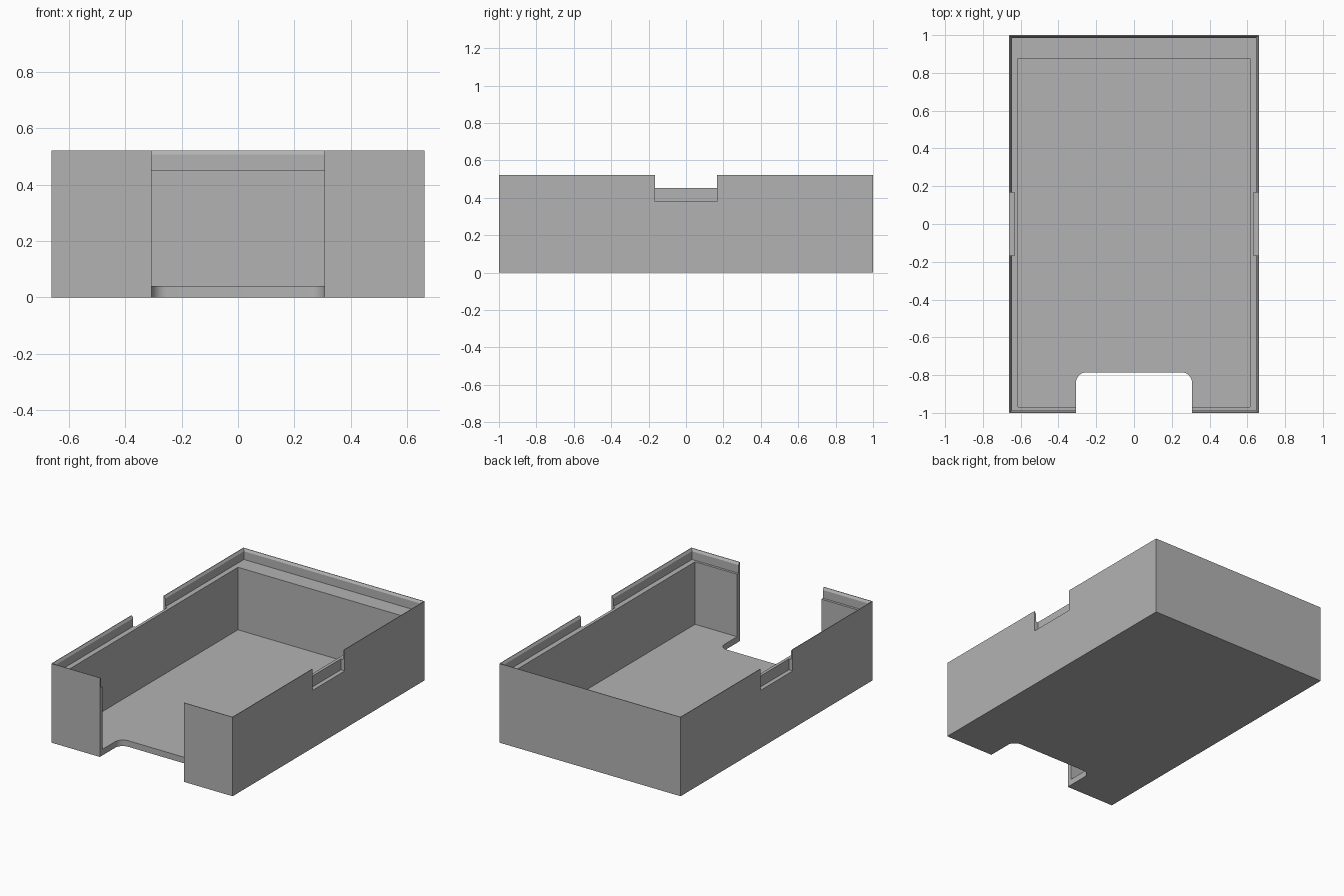
import bpy, bmesh, math

cube = bpy.data.objects.get("Cube")
if cube:
    bpy.data.objects.remove(cube, do_unlink=True)

grey = bpy.data.materials.new("plain grey")
grey.use_nodes = True
colour = (0.45, 0.45, 0.45, 1)
grey.diffuse_color = colour
grey.node_tree.nodes["Principled BSDF"].inputs["Base Color"].default_value = colour

HALF_X, HALF_Y, HEIGHT = 0.661, 1.0, 0.521
OPEN_X, OPEN_Y, CORNER = 0.307, -0.785, 0.055


def loft(name, rings):
    """Skin a stack of closed point rings and cap both ends."""
    bm = bmesh.new()
    loops = [[bm.verts.new(p) for p in ring] for ring in rings]
    for a, b in zip(loops, loops[1:]):
        for i in range(len(a)):
            j = (i + 1) % len(a)
            bm.faces.new((a[i], a[j], b[j], b[i]))
    bm.faces.new(loops[0])
    bm.faces.new(loops[-1])
    bmesh.ops.recalc_face_normals(bm, faces=bm.faces)
    mesh = bpy.data.meshes.new(name)
    bm.to_mesh(mesh)
    bm.free()
    mesh.materials.append(grey)
    obj = bpy.data.objects.new(name, mesh)
    bpy.context.collection.objects.link(obj)
    return obj


def rect(x0, x1, y0, y1, z):
    return [(x0, y0, z), (x1, y0, z), (x1, y1, z), (x0, y1, z)]


def cut(body, cutter):
    """Subtract the cutter and remove it."""
    mod = body.modifiers.new("cut", "BOOLEAN")
    mod.operation, mod.solver, mod.object = "DIFFERENCE", "EXACT", cutter
    bpy.context.view_layer.objects.active = body
    bpy.ops.object.modifier_apply(modifier=mod.name)
    bpy.data.objects.remove(cutter, do_unlink=True)


# Tray: outer shell, bevelled rim, lid recess, ledge, cavity
sections = [
    (HALF_X, -HALF_Y, HALF_Y, 0),
    (HALF_X, -HALF_Y, HALF_Y, HEIGHT),
    (0.657, -0.996, 0.996, HEIGHT),
    (0.647, -0.986, 0.986, 0.506),
    (0.647, -0.986, 0.986, 0.452),
    (0.613, -0.97, 0.875, 0.452),
    (0.613, -0.97, 0.875, 0.04),
]
tray = loft("tray", [rect(-x, x, y0, y1, z) for x, y0, y1, z in sections])

# Front opening with rounded inner corners, through wall and floor
outline = [(-OPEN_X, -1.1), (OPEN_X, -1.1)]
for side in (1, -1):
    for i in range(9):
        t = math.pi / 2 * (i / 8 if side > 0 else 1 - i / 8)
        outline.append((side * (OPEN_X - CORNER + CORNER * math.cos(t)),
                        OPEN_Y - CORNER + CORNER * math.sin(t)))
cut(tray, loft("opening_cutter", [[(x, y, z) for x, y in outline] for z in (-0.1, 0.7)]))

# Finger notches in the outside of both long walls
for side in (-1, 1):
    x0, x1 = sorted((side * 0.633, side * 0.75))
    cut(tray, loft("notch_cutter", [rect(x0, x1, -0.167, 0.167, z) for z in (0.38, 0.7)]))

# Smooth only the rounded corners
bpy.ops.object.select_all(action="DESELECT")
tray.select_set(True)
bpy.context.view_layer.objects.active = tray
bpy.ops.object.shade_smooth_by_angle(angle=math.radians(25))
